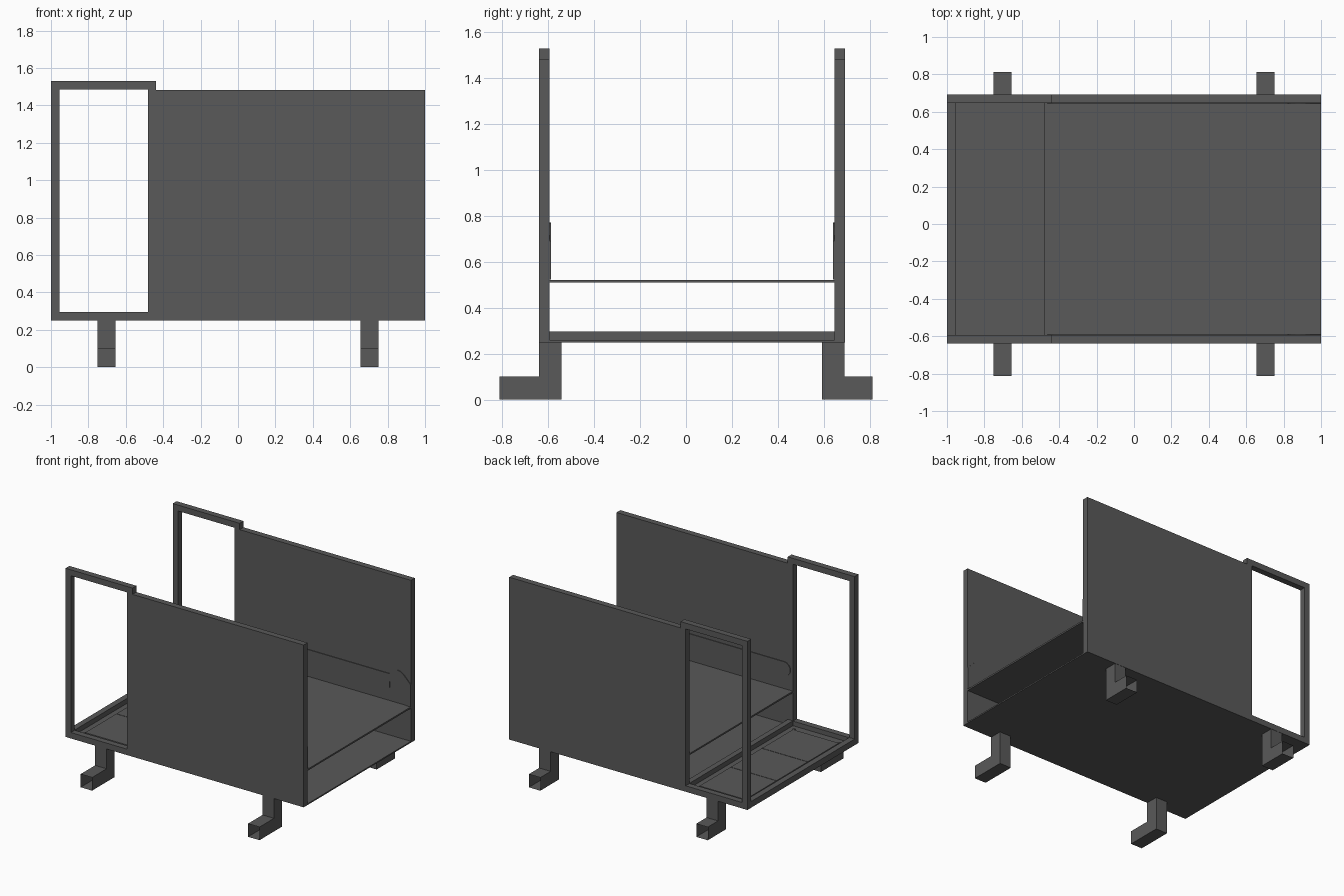
import bpy, bmesh, math

if "Cube" in bpy.data.objects:
    bpy.data.objects.remove(bpy.data.objects["Cube"])

WALL_T = 0.046
FRONT_Y, BACK_Y = -0.64, 0.692          # outer faces of the two walls
IN_F, IN_B = FRONT_Y + WALL_T, BACK_Y - WALL_T

dark = bpy.data.materials.new("dark_grey")
dark.diffuse_color = (0.1, 0.1, 0.1, 1)
dark.use_nodes = True
dark.node_tree.nodes["Principled BSDF"].inputs["Base Color"].default_value = dark.diffuse_color


def box(name, x0, x1, y0, y1, z0, z1):
    bm = bmesh.new()
    bmesh.ops.create_cube(bm, size=1)
    for v in bm.verts:
        v.co = (x1 if v.co.x > 0 else x0, y1 if v.co.y > 0 else y0, z1 if v.co.z > 0 else z0)
    return finish(bm, name)


def finish(bm, name):
    me = bpy.data.meshes.new(name)
    bm.to_mesh(me)
    bm.free()
    ob = bpy.data.objects.new(name, me)
    bpy.context.collection.objects.link(ob)
    return ob


def slab(name, outlines, y0, y1):
    """Filled x-z outlines (later ones cut holes) given thickness along y."""
    cu = bpy.data.curves.new(name, 'CURVE')
    cu.dimensions = '2D'
    cu.fill_mode = 'BOTH'
    cu.extrude = (y1 - y0) / 2
    for pts in outlines:
        sp = cu.splines.new('POLY')
        sp.points.add(len(pts) - 1)
        for p, (x, z) in zip(sp.points, pts):
            p.co = (x, z, 0, 1)
        sp.use_cyclic_u = True
    ob = bpy.data.objects.new(name, cu)
    ob.location.y = (y0 + y1) / 2
    ob.rotation_euler.x = math.pi / 2
    bpy.context.collection.objects.link(ob)
    bpy.ops.object.select_all(action='DESELECT')
    ob.select_set(True)
    bpy.context.view_layer.objects.active = ob
    bpy.ops.object.convert(target='MESH')
    # weld the caps to the sides and shade flat
    ob = bpy.context.object
    bm = bmesh.new()
    bm.from_mesh(ob.data)
    bmesh.ops.remove_doubles(bm, verts=bm.verts, dist=1e-5)
    bmesh.ops.recalc_face_normals(bm, faces=bm.faces)
    bm.to_mesh(ob.data)
    bm.free()
    bpy.ops.object.shade_flat()
    return ob


def arc(cx, cz, r, a0, a1, n=8):
    return [(cx + r * math.cos(math.radians(a0 + (a1 - a0) * i / n)),
             cz + r * math.sin(math.radians(a0 + (a1 - a0) * i / n))) for i in range(n + 1)]


def leg(name, x0, x1, s, y_in, y_mid):
    """L-shaped square tube with an open outer end."""
    y_out = s * 0.813
    prof = [(y_in, 0), (y_out, 0), (y_out, 0.1), (y_mid, 0.1), (y_mid, 0.25), (y_in, 0.25)]
    bm = bmesh.new()
    face = bm.faces.new([bm.verts.new((x0, y, z)) for y, z in prof])
    ret = bmesh.ops.extrude_face_region(bm, geom=[face], use_keep_orig=True)
    for v in ret['geom']:
        if isinstance(v, bmesh.types.BMVert):
            v.co.x = x1
    bmesh.ops.recalc_face_normals(bm, faces=bm.faces)
    end = [f for f in bm.faces if all(abs(v.co.y - y_out) < 1e-4 for v in f.verts)]
    bmesh.ops.delete(bm, geom=end, context='FACES')
    return finish(bm, name)


# Side walls with the raised window frame
outer = [(-1, 0.254), (1, 0.254), (1, 1.482), (-0.438, 1.482), (-0.438, 1.53), (-1, 1.53)]
window = [(-0.955, 0.295), (-0.955, 1.485), (-0.482, 1.485), (-0.482, 0.295)]
slab("front_wall", [outer, window], FRONT_Y, FRONT_Y + WALL_T)
slab("back_wall", [outer, window], IN_B, BACK_Y)

# Underside, floor, cross bars and shelf
box("underside", -1, 1, FRONT_Y, BACK_Y, 0.25, 0.254)
box("floor", -1, 1, IN_F, IN_B, 0.254, 0.26)
box("end_bar", -1, -0.955, IN_F, IN_B, 0.26, 0.297)
box("middle_bar", -0.482, -0.44, IN_F, IN_B, 0.26, 0.297)
box("shelf", -0.482, 1, IN_F, IN_B, 0.51, 0.522)

# Three floor mats with corner screws
edges = [-0.535, -0.16, 0.215, 0.59]
for i in range(3):
    box(f"floor_mat_{i + 1}", -0.91, -0.525, edges[i] + 0.002, edges[i + 1] - 0.002, 0.26, 0.266)
for x in (-0.91, -0.525):
    for y in (-0.545, 0.6):
        bpy.ops.mesh.primitive_cylinder_add(vertices=12, radius=0.01, depth=0.006,
                                            location=(x, y, 0.263))
        bpy.context.object.name = "mat_screw"

# Low-relief arm rails on the inner wall faces
rail = arc(-0.41, 0.675, 0.053, 270, 90) + [(0.825, 0.728), (0.825, 0.622)]
brace = arc(0.89, 0.70, 0.072, 45, 225) + [(0.963, 0.523), (1, 0.523), (1, 0.692)]
for side, y0, y1 in (("front", IN_F, IN_F + 0.005), ("back", IN_B - 0.005, IN_B)):
    slab(side + "_arm_rail", [rail], y0, y1)
    slab(side + "_arm_brace", [brace], y0, y1)

# Four L-shaped legs
for tag, x0, x1 in (("left", -0.752, -0.656), ("right", 0.654, 0.75)):
    leg(f"front_{tag}_leg", x0, x1, -1, -0.543, FRONT_Y)
    leg(f"back_{tag}_leg", x0, x1, 1, 0.592, 0.69)

for ob in bpy.context.collection.objects:
    ob.data.materials.clear()
    ob.data.materials.append(dark)
